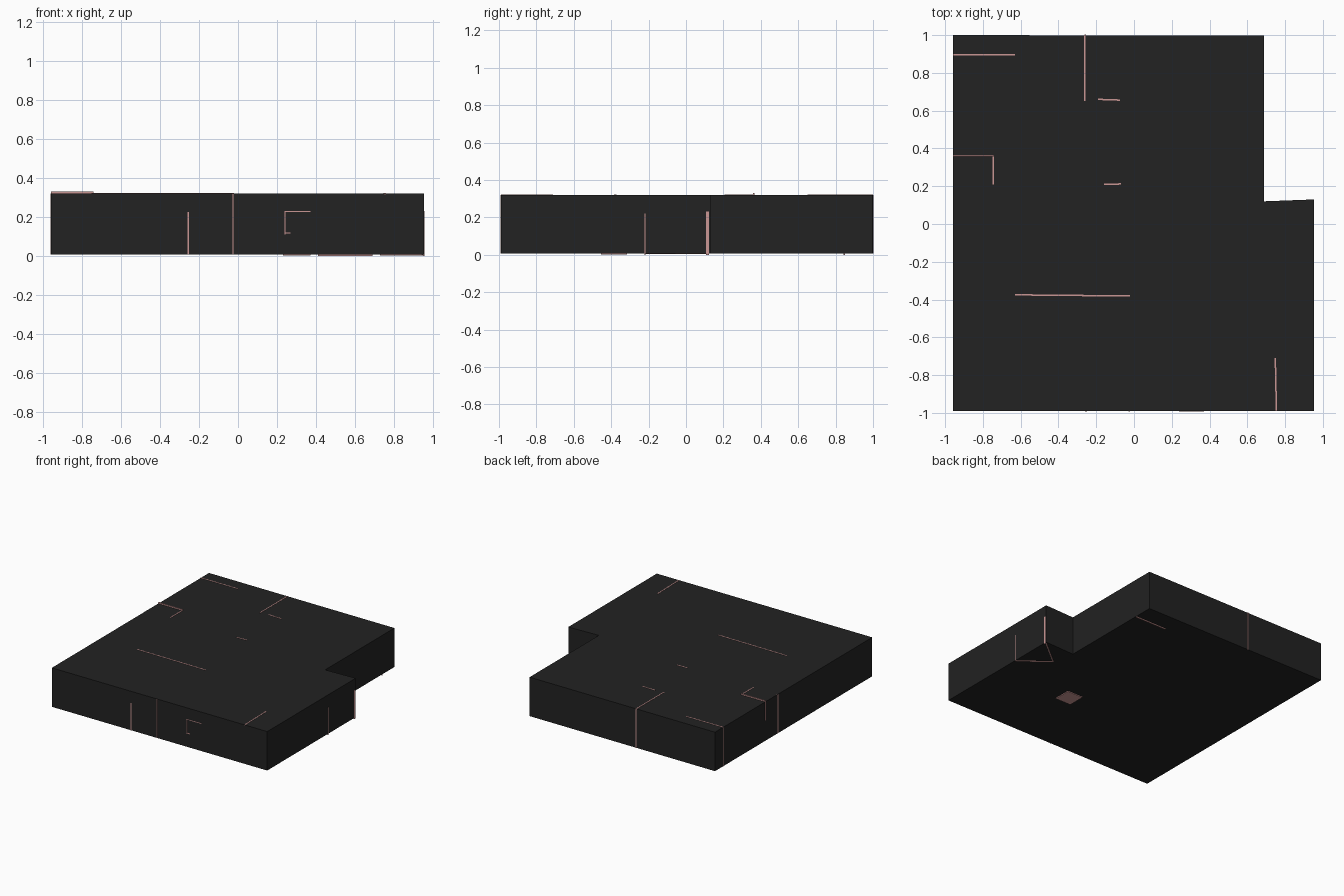
import bpy, bmesh, math
from mathutils import Vector

if "Cube" in bpy.data.objects:
    bpy.data.objects.remove(bpy.data.objects["Cube"])


def material(name, rgb):
    m = bpy.data.materials.new(name)
    m.diffuse_color = (*rgb, 1)
    m.use_nodes = True
    m.node_tree.nodes["Principled BSDF"].inputs["Base Color"].default_value = m.diffuse_color
    return m


BLACK = material("charcoal black", (0.016, 0.016, 0.016))
PINK = material("dusty pink", (0.60, 0.31, 0.30))
Z0, Z1 = 0.008, 0.32       # slab bottom and top
W, E = 0.008, 0.002        # strip width, strip relief


def finish(name, bm, mat):
    bmesh.ops.recalc_face_normals(bm, faces=bm.faces)
    me = bpy.data.meshes.new(name)
    bm.to_mesh(me)
    bm.free()
    me.materials.append(mat)
    ob = bpy.data.objects.new(name, me)
    bpy.context.collection.objects.link(ob)
    return ob


def prism(name, outline, z0, z1, mat):
    bm = bmesh.new()
    f = bm.faces.new([bm.verts.new((x, y, z0)) for x, y in outline])
    r = bmesh.ops.extrude_face_region(bm, geom=[f])
    bmesh.ops.translate(bm, vec=(0, 0, z1 - z0),
                        verts=[v for v in r["geom"] if isinstance(v, bmesh.types.BMVert)])
    return finish(name, bm, mat)


def box(name, x0, x1, y0, y1, z0, z1):
    return prism(name, [(x0, y0), (x1, y0), (x1, y1), (x0, y1)], z0, z1, PINK)


def strip(name, a, b, z0, z1, w=W):
    # thin straight strip between two plan points
    a, b = Vector(a), Vector(b)
    d = (b - a).normalized() * w / 2
    n = Vector((-d.y, d.x))
    return prism(name, [a - n, b - n, b + n, a + n], z0, z1, PINK)


# L-shaped slab
prism("slab", [(-0.957, -0.99), (0.952, -0.99), (0.952, 0.13), (0.688, 0.12),
               (0.688, 0.997), (-0.957, 1.0)], Z0, Z1, BLACK)

# Strips on the top
for a, b, rise in [((-0.957, 0.897), (-0.63, 0.897), E),
                   ((-0.26, 0.65), (-0.26, 1.0), E),
                   ((-0.19, 0.66), (-0.075, 0.656), E),
                   ((-0.16, 0.21), (-0.07, 0.212), E),
                   ((-0.63, -0.375), (-0.02, -0.381), E),
                   ((0.748, -0.71), (0.754, -0.99), E),
                   ((-0.957, 0.361), (-0.741, 0.361), 0.01),
                   ((-0.745, 0.21), (-0.745, 0.361), E)]:
    strip("top_strip", a, b, Z1 - 0.005, Z1 + rise)

# Strips on the front
for x0, x1, z0, z1 in [(-0.259, -0.25, Z0, 0.227), (-0.028, -0.022, Z0, Z1),
                       (0.238, 0.244, 0.11, 0.23), (0.238, 0.37, 0.226, 0.231),
                       (0.244, 0.268, 0.115, 0.122)]:
    box("front_strip", x0, x1, -0.99 - E, -0.985, z0, z1)

# Strips on the right, back and left
box("right_strip", 0.947, 0.952 + E, -0.222, -0.216, 0.0, 0.22)
box("right_corner_strip", 0.947, 0.952 + E, 0.108, 0.122, 0.0, 0.23)
box("back_strip", -0.261, -0.254, 0.99, 1.0 + E, Z0, Z1)
for y, z in [(0.897, Z0), (0.205, Z0), (0.361, 0.17)]:
    box("left_strip", -0.957 - E, -0.95, y - W / 2, y + W / 2, z, Z1)

# Square plate and strips underneath
box("bottom_plate", 0.23, 0.37, -0.455, -0.315, 0.002, Z0)
strip("bottom_strip", (0.41, 0.845), (0.688, 0.845), 0.0, Z0 + 0.004)
strip("bottom_brace", (0.945, 0.12), (0.73, -0.055), 0.003, Z0 + 0.004)
strip("bottom_brace", (0.945, -0.22), (0.73, -0.055), 0.003, Z0 + 0.004)
